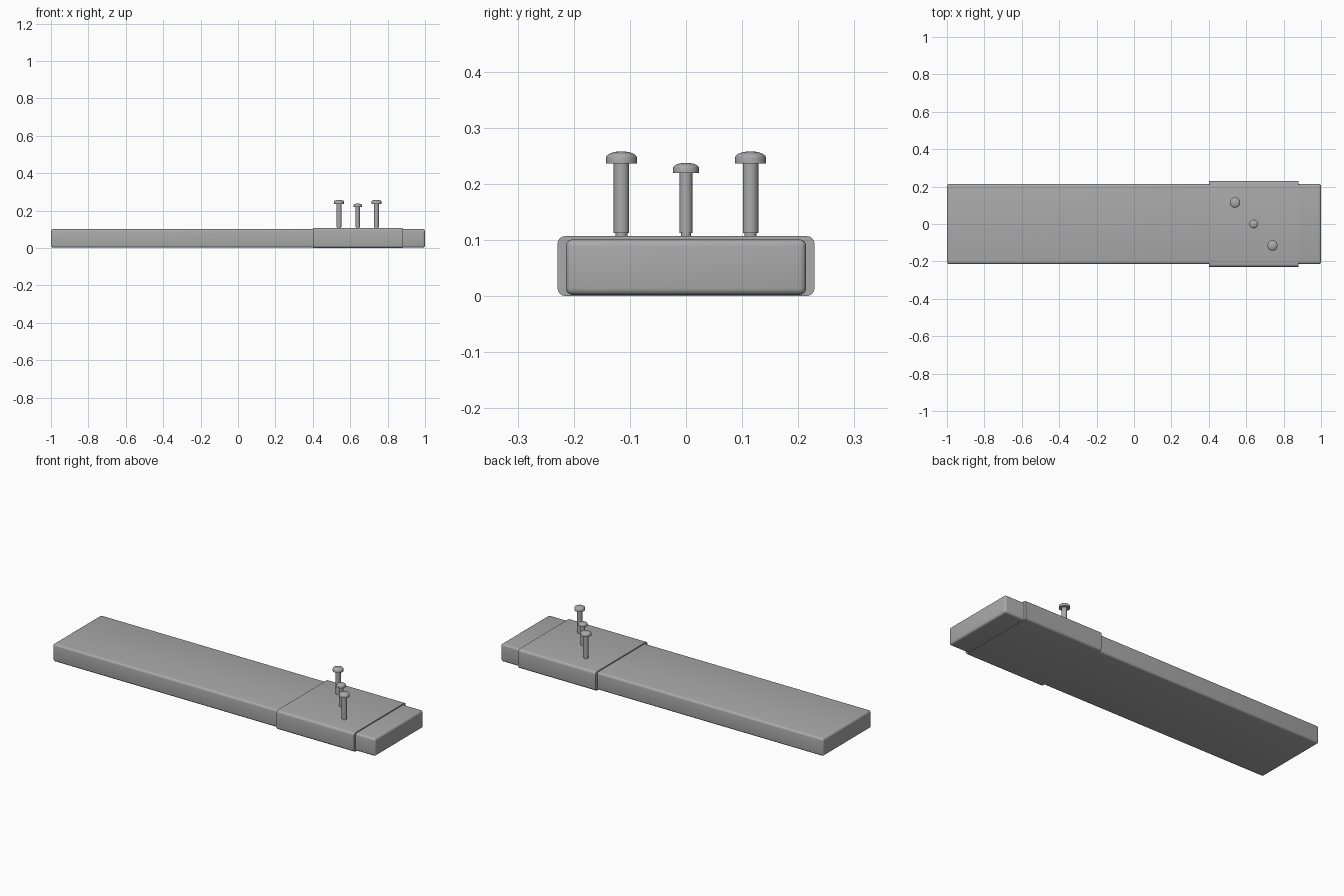
import bpy, bmesh, math

if "Cube" in bpy.data.objects:
    bpy.data.objects.remove(bpy.data.objects["Cube"])

grey = bpy.data.materials.new("plain_grey")
grey.diffuse_color = (0.4, 0.4, 0.4, 1)
grey.use_nodes = True
grey.node_tree.nodes["Principled BSDF"].inputs["Base Color"].default_value = grey.diffuse_color


def finish(name, bm, angle=35):
    bmesh.ops.recalc_face_normals(bm, faces=bm.faces)
    me = bpy.data.meshes.new(name)
    bm.to_mesh(me)
    bm.free()
    me.materials.append(grey)
    ob = bpy.data.objects.new(name, me)
    bpy.context.collection.objects.link(ob)
    bpy.ops.object.select_all(action='DESELECT')
    ob.select_set(True)
    bpy.context.view_layer.objects.active = ob
    bpy.ops.object.shade_smooth_by_angle(angle=math.radians(angle))
    return ob


def rounded_box(name, lo, hi, radius, segments=4, long_only=False):
    bm = bmesh.new()
    bmesh.ops.create_cube(bm, size=1)
    for v in bm.verts:
        v.co = [lo[i] + (v.co[i] + 0.5) * (hi[i] - lo[i]) for i in range(3)]
    edges = [e for e in bm.edges if not long_only
             or abs(e.verts[0].co.x - e.verts[1].co.x) > 0.01]
    bmesh.ops.bevel(bm, geom=edges, offset=radius, segments=segments,
                    profile=0.5, affect='EDGES')
    return finish(name, bm)


def lathe(name, profile, x, y, steps=32):
    bm = bmesh.new()
    vs = [bm.verts.new((x + r, y, z)) for r, z in profile]
    es = [bm.edges.new(p) for p in zip(vs, vs[1:])]
    bmesh.ops.spin(bm, geom=vs + es, cent=(x, y, 0), axis=(0, 0, 1),
                   angle=math.tau, steps=steps)
    bmesh.ops.remove_doubles(bm, verts=bm.verts, dist=1e-5)
    return finish(name, bm)


# long plank with softened edges
rounded_box("plank", (-1, -0.214, 0.002), (1, 0.214, 0.101), 0.012)

# sleeve wrapped around one end
rounded_box("sleeve", (0.4, -0.229, 0), (0.88, 0.229, 0.107), 0.014, long_only=True)


# pins: narrow foot, shaft, flat rim and shallow domed head
def pin(name, x, y, shaft, foot, head, z_head, z_rim, z_top):
    profile = [(0, 0.1), (foot, 0.1), (foot, 0.1125), (shaft, 0.1125),
               (shaft, z_head), (head, z_head), (head, z_rim)]
    for i in range(1, 7):
        a = i / 6 * math.pi / 2
        profile.append((head * math.cos(a) if i < 6 else 0,
                        z_rim + (z_top - z_rim) * math.sin(a)))
    lathe(name, profile, x, y)


pin("pin_back", 0.54, 0.115, 0.0138, 0.0105, 0.0275, 0.236, 0.247, 0.258)
pin("pin_middle", 0.64, 0, 0.0113, 0.009, 0.0232, 0.219, 0.2285, 0.2375)
pin("pin_front", 0.74, -0.115, 0.0138, 0.0105, 0.0275, 0.236, 0.247, 0.258)
